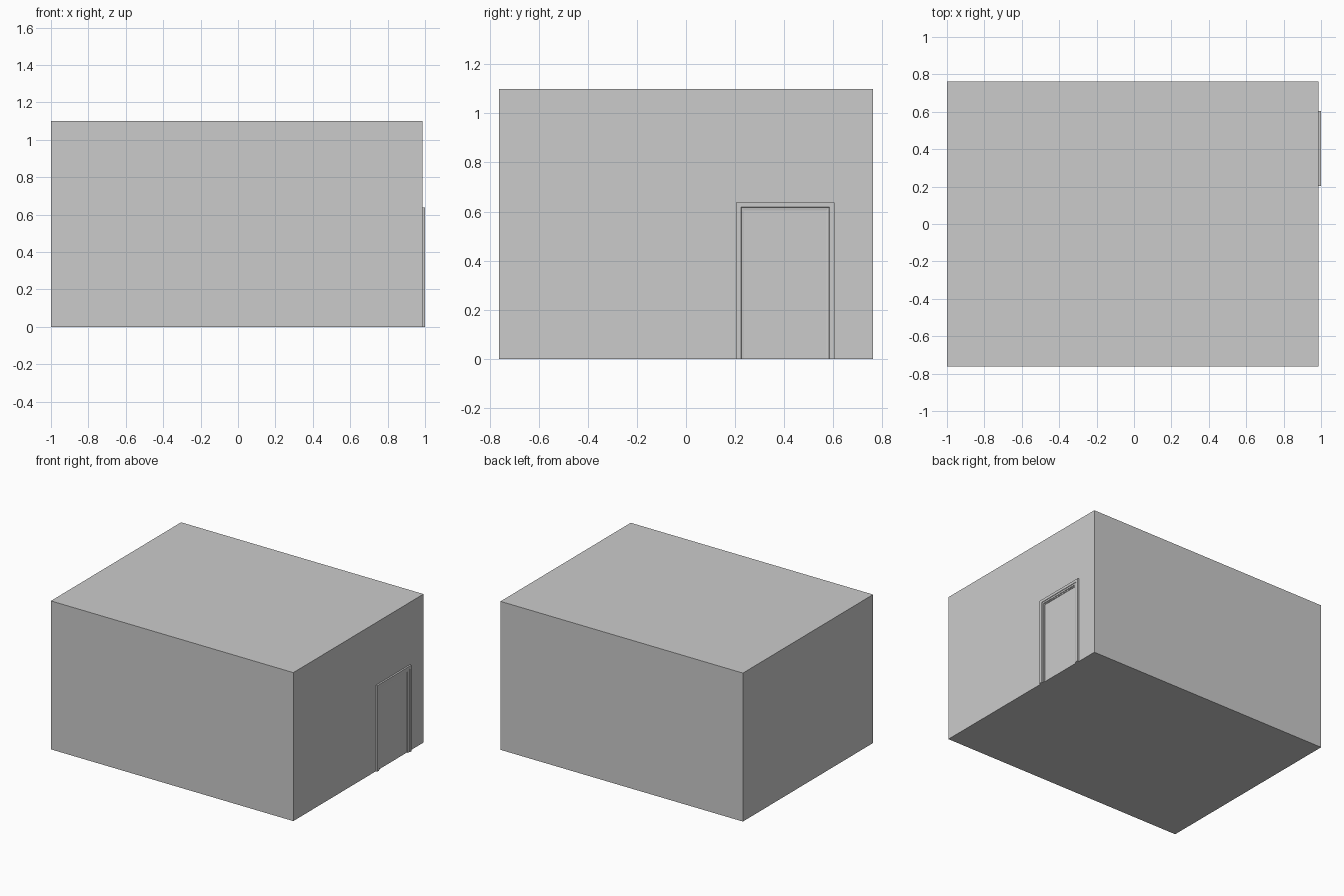
import bpy, bmesh

if "Cube" in bpy.data.objects:
    bpy.data.objects.remove(bpy.data.objects["Cube"])

WALL_X, DEPTH, HEIGHT = 0.987, 0.762, 1.10
DOOR_Y, HALF_W, DOOR_TOP = 0.404, 0.2, 0.638


def make_object(name, bm):
    bmesh.ops.recalc_face_normals(bm, faces=bm.faces)
    mesh = bpy.data.meshes.new(name)
    bm.to_mesh(mesh)
    bm.free()
    obj = bpy.data.objects.new(name, mesh)
    bpy.context.collection.objects.link(obj)
    return obj


def box(name, lo, hi):
    bm = bmesh.new()
    bmesh.ops.create_cube(bm, size=1)
    for v in bm.verts:
        v.co = [lo[i] + (v.co[i] + 0.5) * (hi[i] - lo[i]) for i in range(3)]
    return make_object(name, bm)


def door_surround(name, profile, bottom=0.0):
    """Sweep (inset, x) profile up one side, across the top and down, mitred."""
    bm = bmesh.new()
    rings = []
    for side, top in ((-1, False), (-1, True), (1, True), (1, False)):
        rings.append([bm.verts.new((x, DOOR_Y + side * (HALF_W - inset),
                                    DOOR_TOP - inset if top else bottom))
                      for inset, x in profile])
    n = len(profile)
    for a, b in zip(rings, rings[1:]):
        for i in range(n):
            j = (i + 1) % n
            bm.faces.new((a[i], a[j], b[j], b[i]))
    bm.faces.new(rings[0])
    bm.faces.new(rings[-1])
    return make_object(name, bm)


# Closed room shell
box("room", (-1, -DEPTH, 0), (WALL_X, DEPTH, HEIGHT))

# Stepped casing around the doorway
door_surround("door_casing", [(0, WALL_X), (0, 1.0), (0.020, 1.0),
                              (0.022, 0.997), (0.033, 0.995), (0.033, WALL_X)])

# Thin jamb and stop inside the casing
door_surround("door_jamb", [(0.033, WALL_X), (0.033, 0.992),
                            (0.038, 0.992), (0.038, WALL_X)])
door_surround("door_stop", [(0.038, WALL_X), (0.038, 0.990),
                            (0.043, 0.990), (0.043, WALL_X)], bottom=0.008)
